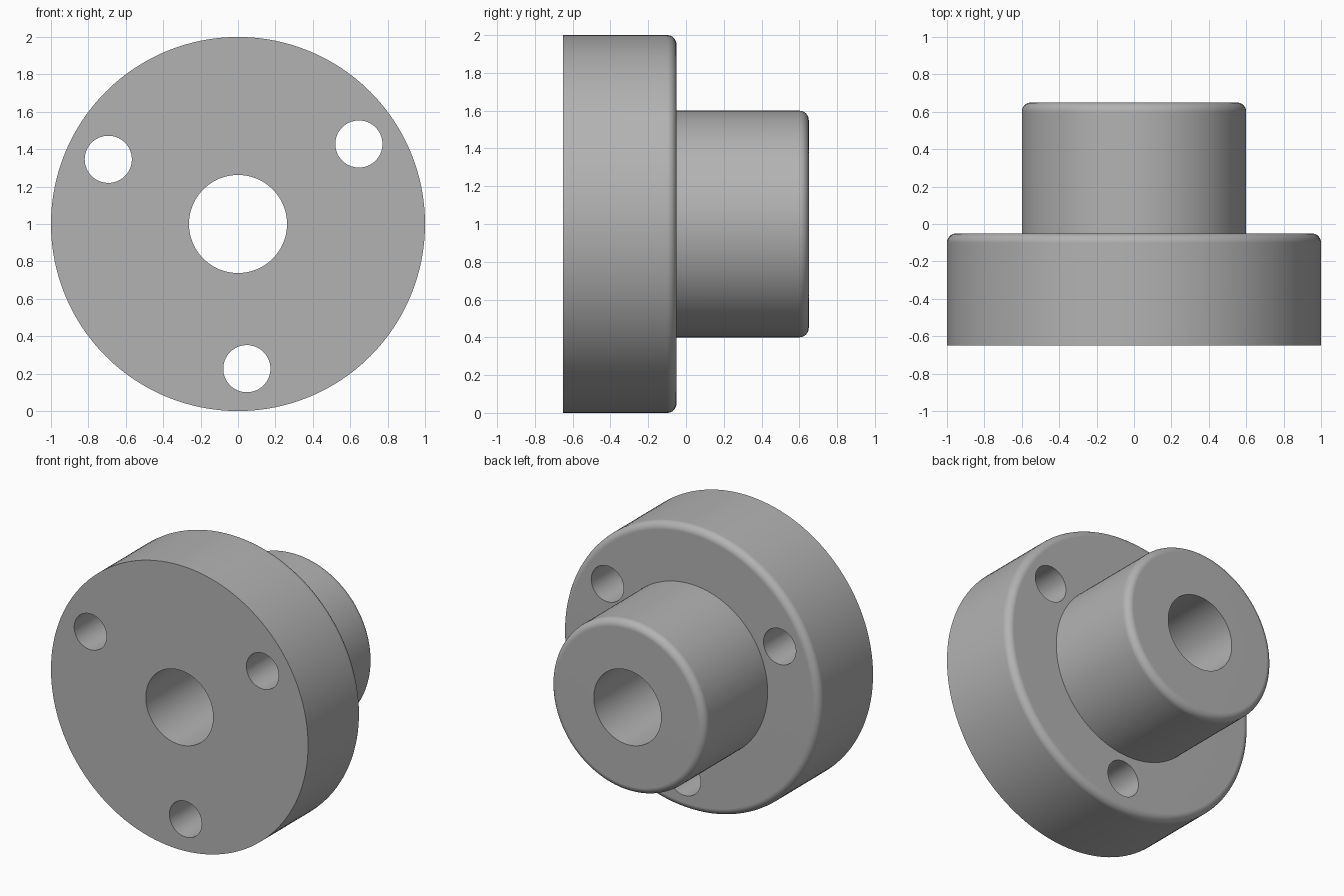
import bpy
import bmesh
from math import sin, cos, pi, radians
from mathutils import Vector

cube = bpy.data.objects.get("Cube")
if cube:
    bpy.data.objects.remove(cube, do_unlink=True)

SEGMENTS = 128
FRONT, STEP, BACK = -0.65, -0.05, 0.65
FLANGE_R, HUB_R, BORE_R = 1.0, 0.6, 0.262
FILLET = 0.05
BOLT_CIRCLE, BOLT_R, BOLT_START = 0.775, 0.126, 33.5

grey = bpy.data.materials.new("machined grey")
grey.use_nodes = True
colour = (0.45, 0.45, 0.45, 1)
grey.diffuse_color = colour
grey.node_tree.nodes["Principled BSDF"].inputs["Base Color"].default_value = colour


def rounded_rim(radius, y, steps=8):
    """Quarter-round from the side wall to the back face."""
    angles = [i / steps * pi / 2 for i in range(steps + 1)]
    return [(radius - FILLET + FILLET * cos(a), y - FILLET + FILLET * sin(a))
            for a in angles]


def lathe(name, profile, centre, segments):
    """Revolve a closed (radius, y) profile around a y-parallel axis."""
    bm = bmesh.new()
    rings = []
    for i in range(segments):
        a = 2 * pi * i / segments
        rings.append([bm.verts.new((r * cos(a), y, r * sin(a))) for r, y in profile])
    n = len(profile)
    for i in range(segments):
        p, q = rings[i], rings[(i + 1) % segments]
        for j in range(n):
            k = (j + 1) % n
            bm.faces.new((p[j], p[k], q[k], q[j]))
    bmesh.ops.recalc_face_normals(bm, faces=bm.faces)
    mesh = bpy.data.meshes.new(name)
    bm.to_mesh(mesh)
    bm.free()
    obj = bpy.data.objects.new(name, mesh)
    obj.location = centre
    bpy.context.collection.objects.link(obj)
    return obj


# Flange and hub, turned as one piece around the bore
profile = [(BORE_R, FRONT), (FLANGE_R, FRONT)]
profile += rounded_rim(FLANGE_R, STEP)
profile += [(HUB_R, STEP)]
profile += rounded_rim(HUB_R, BACK)
profile += [(BORE_R, BACK)]
body = lathe("flanged_hub", profile, Vector((0, 0, 1)), SEGMENTS)
body.data.materials.append(grey)
bpy.context.view_layer.objects.active = body
body.select_set(True)

# Three bolt holes through the flange
for i in range(3):
    a = radians(BOLT_START + 120 * i)
    bpy.ops.mesh.primitive_cylinder_add(
        vertices=64, radius=BOLT_R, depth=1, rotation=(pi / 2, 0, 0),
        location=(BOLT_CIRCLE * cos(a), (FRONT + STEP) / 2, 1 + BOLT_CIRCLE * sin(a)))
    cutter = bpy.context.object
    cutter.name = "bolt_hole_cutter"
    cutter.data.materials.append(grey)
    cutter.hide_render = True
    bpy.ops.object.select_all(action='DESELECT')
    body.select_set(True)
    bpy.context.view_layer.objects.active = body
    cut = body.modifiers.new("bolt hole", 'BOOLEAN')
    cut.operation = 'DIFFERENCE'
    cut.solver = 'EXACT'
    cut.object = cutter
    bpy.ops.object.modifier_apply(modifier=cut.name)
    bpy.data.objects.remove(cutter, do_unlink=True)

# Smooth walls and fillets, crisp edges
bpy.ops.object.shade_smooth_by_angle(angle=radians(30))
weighted = body.modifiers.new("flat face normals", 'WEIGHTED_NORMAL')
weighted.keep_sharp = True
